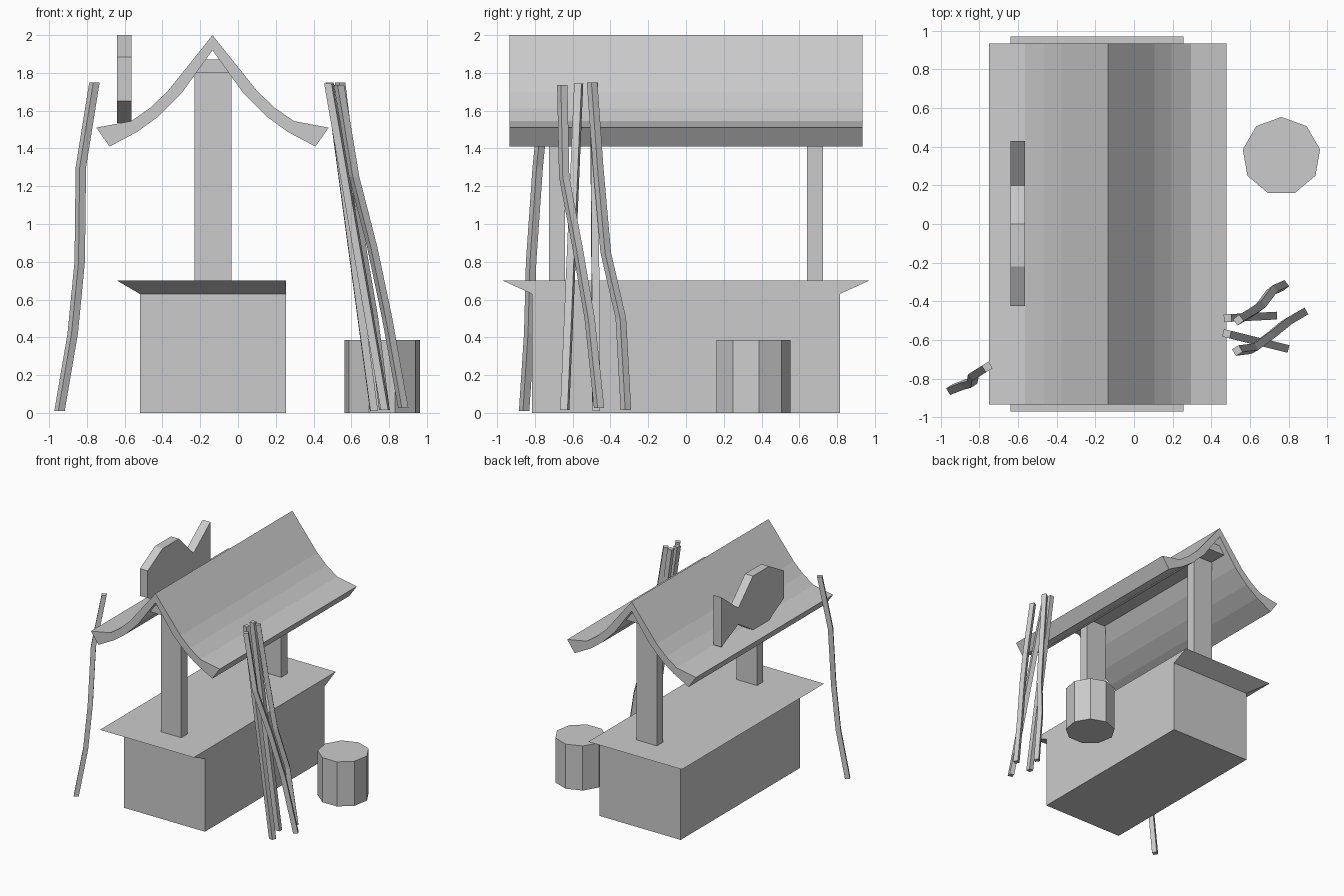
import bpy, bmesh, math
from mathutils import Vector

if "Cube" in bpy.data.objects:
    bpy.data.objects.remove(bpy.data.objects["Cube"])


def loft(name, rings):
    """Closed solid through a series of rings with equal point counts."""
    bm = bmesh.new()
    vs = [[bm.verts.new(p) for p in ring] for ring in rings]
    n = len(vs[0])
    for a, b in zip(vs, vs[1:]):
        for i in range(n):
            j = (i + 1) % n
            bm.faces.new((a[i], a[j], b[j], b[i]))
    bm.faces.new(vs[0])
    bm.faces.new(vs[-1])
    bmesh.ops.recalc_face_normals(bm, faces=bm.faces)
    me = bpy.data.meshes.new(name)
    bm.to_mesh(me)
    bm.free()
    ob = bpy.data.objects.new(name, me)
    bpy.context.collection.objects.link(ob)
    return ob


def rect(x0, x1, y0, y1, z):
    return [(x0, y0, z), (x1, y0, z), (x1, y1, z), (x0, y1, z)]


def box(name, x0, x1, y0, y1, z0, z1):
    return loft(name, [rect(x0, x1, y0, y1, z0), rect(x0, x1, y0, y1, z1)])


def stick(name, path, w=0.04):
    """Square pole along a path, turned to face its lean direction."""
    d = Vector(path[-1]) - Vector(path[0])
    a = math.atan2(d.y, d.x)
    r = w / math.sqrt(2)
    corners = [(r * math.cos(a + math.pi * (k + .5) / 2),
                r * math.sin(a + math.pi * (k + .5) / 2)) for k in range(4)]
    return loft(name, [[(x + cx, y + cy, z) for cx, cy in corners] for x, y, z in path])


# counter with flared top edge, flush on the right side
loft("counter", [rect(-.52, .255, -.815, .815, 0),
                 rect(-.52, .255, -.815, .815, .63),
                 rect(-.64, .255, -.97, .97, .70)])

# roof posts and ridge beam
for label, s in (("front", -1), ("back", 1)):
    ya, yb = sorted((s * .64, s * .725))
    box(label + "_post", -.23, -.035, ya, yb, .69, 1.81)
box("ridge_beam", -.23, -.035, -.885, .885, 1.80, 1.87)

# swept roof: half profile mirrored about the ridge
RIDGE = -.135
outer = [(.24, 1.70), (.33, 1.615), (.43, 1.545), (.615, 1.51)]
inner = [(.545, 1.41), (.40, 1.487), (.285, 1.57), (.165, 1.69)]
half = outer + inner
profile = [(0, 2.0)] + half + [(0, 1.92)] + [(-x, z) for x, z in reversed(half)]
loft("roof", [[(RIDGE + x, y, z) for x, z in profile] for y in (-.935, .935)])

# fish-shaped roof sign: octagon body and flared tail
fish = [(-.425, 1.65), (-.22, 1.535), (0, 1.535), (.20, 1.66), (.43, 1.55),
        (.43, 1.98), (.20, 1.80), (0, 2.0), (-.22, 2.0), (-.425, 1.885)]
loft("fish_sign", [[(x, y, z) for y, z in fish] for x in (-.64, -.565)])

# nine-sided barrel
ang = [math.pi / 2 + i * math.tau / 9 for i in range(9)]
loft("barrel", [[(.763 + .203 * math.cos(a), .351 + .203 * math.sin(a), z) for a in ang]
                for z in (0, .385)])

# bundle of leaning poles
stick("straight_pole_a", [(.72, -.475, .01), (.485, -.487, 1.75)])
stick("straight_pole_b", [(.78, -.642, .015), (.48, -.568, 1.745)])
stick("bent_pole_a", [(.775, -.318, .015), (.715, -.345, .5), (.655, -.425, .85),
                      (.595, -.465, 1.3), (.54, -.497, 1.75)])
stick("bent_pole_b", [(.875, -.46, .025), (.79, -.51, .5), (.71, -.575, .88),
                      (.615, -.645, 1.25), (.535, -.655, 1.735)])
stick("bent_pole_left", [(-.945, -.857, .01), (-.875, -.83, .42), (-.838, -.82, .8),
                         (-.832, -.785, 1.3), (-.76, -.74, 1.75)])
